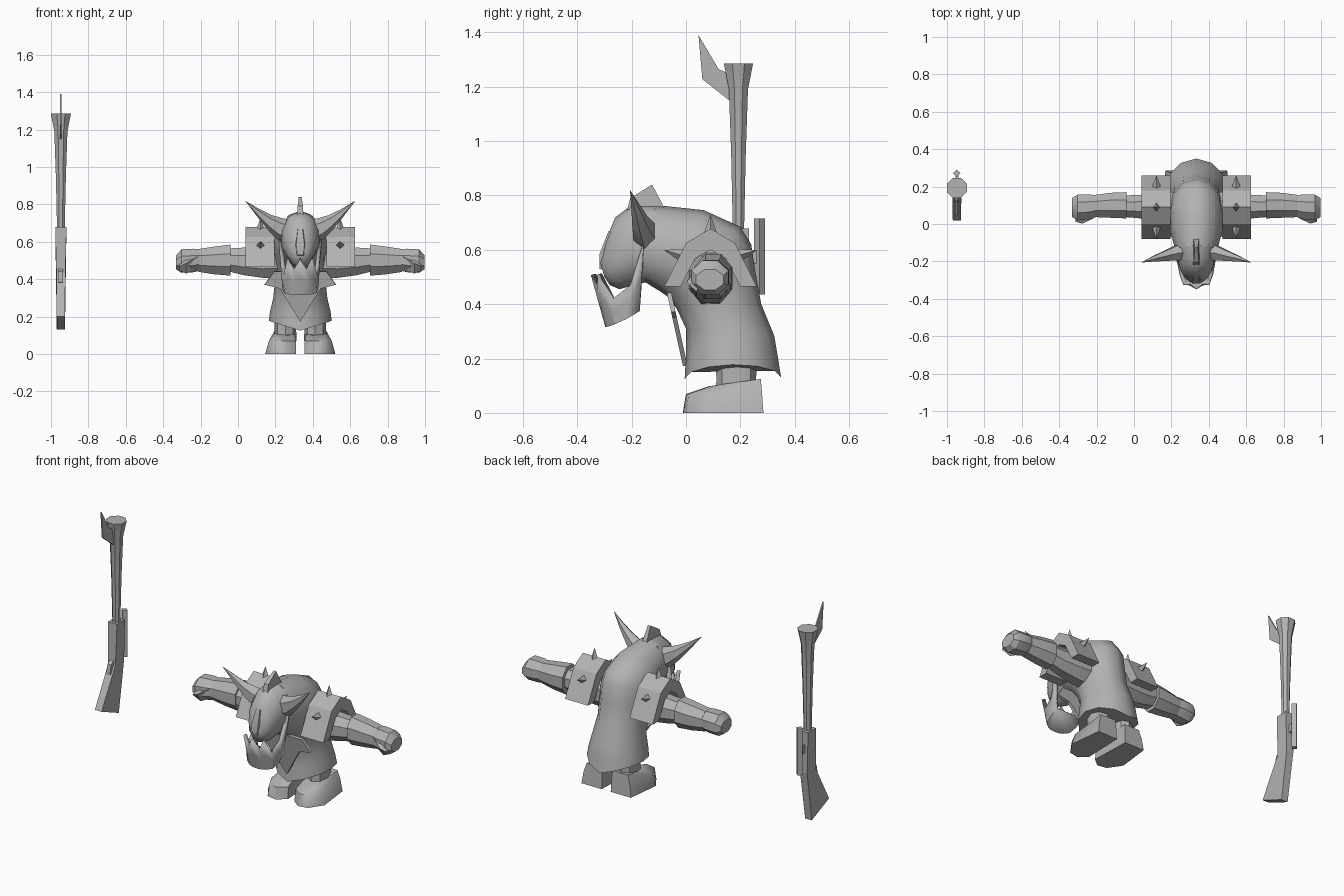
import bpy, bmesh, math
from mathutils import Vector

if "Cube" in bpy.data.objects:
    bpy.data.objects.remove(bpy.data.objects["Cube"])

CX = 0.333            # x centre of the figure
GX, GY = -0.947, 0.193  # axis of the rifle

grey = bpy.data.materials.new("plain_grey")
grey.diffuse_color = (0.45, 0.45, 0.45, 1)
grey.use_nodes = True
grey.node_tree.nodes["Principled BSDF"].inputs["Base Color"].default_value = grey.diffuse_color


def finish(name, bm, ox=0.0, mirror=False, angle=40, thick=0):
    """Turn a bmesh into an object, optionally mirrored in x, moved by ox."""
    for v in bm.verts:
        v.co.x = (-v.co.x if mirror else v.co.x) + ox
    bmesh.ops.recalc_face_normals(bm, faces=bm.faces)
    me = bpy.data.meshes.new(name)
    bm.to_mesh(me)
    bm.free()
    ob = bpy.data.objects.new(name, me)
    bpy.context.collection.objects.link(ob)
    me.materials.append(grey)
    if thick:
        m = ob.modifiers.new("thickness", 'SOLIDIFY')
        m.thickness = thick
        m.offset = -1
    bpy.ops.object.select_all(action='DESELECT')
    ob.select_set(True)
    bpy.context.view_layer.objects.active = ob
    if angle:
        bpy.ops.object.shade_smooth_by_angle(angle=math.radians(angle))
    return ob


def loft(rings, caps=(True, True), closed=True):
    """Skin a list of equal-length rings of points."""
    bm = bmesh.new()
    vs = [[bm.verts.new(p) for p in r] for r in rings]
    n = len(rings[0])
    for a, b in zip(vs, vs[1:]):
        for i in range(n if closed else n - 1):
            j = (i + 1) % n
            bm.faces.new((a[i], a[j], b[j], b[i]))
    if caps[0]:
        bm.faces.new(vs[0])
    if caps[1]:
        bm.faces.new(vs[-1])
    return bm


def tube_ring(front, back, hw, n=12, side_lift=0.0):
    """Ellipse in a tilted plane from front (y,z) to back (y,z)."""
    f, b = Vector((0, *front)), Vector((0, *back))
    mid, arm = (f + b) / 2, (f - b) / 2
    return [mid + arm * math.cos(t) + Vector((hw * math.sin(t), 0, side_lift * abs(math.sin(t))))
            for t in (2 * math.pi * i / n for i in range(n))]


def arm_ring(x, y, z, ry, rz, n=8):
    """Ring across the x axis."""
    return [(x, y + ry * math.cos(t), z + rz * math.sin(t))
            for t in (2 * math.pi * (i + .5) / n for i in range(n))]


def slab(pts, x0, x1):
    """Extrude a (y,z) outline between two x values."""
    return loft([[(x0, y, z) for y, z in pts], [(x1, y, z) for y, z in pts]])


# hunched tunic running up over the hump into the neck
finish("tunic_body", loft([tube_ring(f, b, w, 12, s) for f, b, w, s in [
    ((-.005, .125), (.35, .13), .168, .05),
    ((.0, .21), (.338, .205), .162, .02),
    ((.0, .31), (.325, .283), .145, 0),
    ((-.035, .385), (.277, .40), .135, 0),
    ((-.07, .43), (.255, .52), .14, 0),
    ((-.10, .45), (.24, .62), .145, 0),
    ((-.125, .465), (.20, .685), .145, 0),
    ((-.14, .475), (.065, .746), .14, 0),
    ((-.16, .485), (-.115, .765), .112, 0)]]), CX, angle=50)

# head tapering to the snout
finish("head", loft([tube_ring(f, b, w, 10) for f, b, w in [
    ((-.15, .48), (-.10, .766), .113),
    ((-.21, .465), (-.20, .765), .10),
    ((-.245, .455), (-.26, .72), .085),
    ((-.28, .47), (-.295, .635), .062),
    ((-.30, .50), (-.316, .555), .035)]]), CX, angle=50)

# nose
finish("nose", loft([
    [(-.02, -.27, .66), (.02, -.27, .66), (.012, -.285, .67), (-.012, -.285, .67)],
    [(-.035, -.275, .57), (.035, -.275, .57), (.022, -.318, .585), (-.022, -.318, .585)],
    [(-.028, -.275, .52), (.028, -.275, .52), (.016, -.318, .53), (-.016, -.318, .53)]]), CX)

# crest on the forehead: a wedge fin
fin = [(-.24, .66), (-.205, .79), (-.125, .84), (-.08, .755), (-.10, .70)]
half = [.022, .014, .008, .015, .02]
finish("crest", loft([[(s * w, y, z) for (y, z), w in zip(fin, half)] for s in (-1, 1)]), CX, angle=0)

# jaw guard: U-shaped shell with toothed rim; columns of x, y, top z, bottom x, y, z
cols = [(.118, -.155, .635, .09, -.17, .375), (.10, -.205, .47, .095, -.22, .345),
        (.09, -.27, .42, .085, -.265, .325), (.07, -.325, .51, .055, -.285, .318),
        (.036, -.328, .45, .03, -.294, .316), (0, -.35, .507, 0, -.297, .316)]
full = [(-a, b, c, -d, e, f) for a, b, c, d, e, f in cols] + cols[-2::-1]
jaw = loft([[(c[0], c[1], c[2]) for c in full],
            [((c[0] + c[3]) / 2 * 1.03, (c[1] + c[4]) / 2, (c[2] + c[5]) / 2) for c in full],
            [(c[3], c[4], c[5]) for c in full]], caps=(False, True), closed=False)
finish("jaw_guard", jaw, CX, thick=.02, angle=30)

# neckerchief: pointed plate hanging on the chest
ker = [(-.19, .37), (-.14, .44), (.14, .44), (.19, .37), (.11, .35), (0, .172), (-.11, .35)]
finish("neckerchief", loft([[(x, -.07 + (.44 - z) * .22 + d, z + d * .2) for x, z in ker]
                            for d in (0, .016)]), CX, angle=0)

arch_out = [(-.08, .465), (0, .625), (.09, .678), (.18, .625), (.26, .465)]
arch_in = [(.20, .465), (.145, .57), (.09, .60), (.035, .57), (-.02, .465)]

for side, mir in (("right", False), ("left", True)):
    def add(name, bm, angle=40):
        finish(side + "_" + name, bm, CX, mir, angle)

    # ear, a curved horn-like sweep
    ear = [(.06, -.15, .655, .05, .062), (.11, -.155, .67, .045, .055), (.165, -.17, .705, .032, .038),
           (.225, -.185, .755, .018, .02), (.292, -.205, .817, .001, .001)]
    add("ear", loft([[(x - .3 * (q[2] - z), q[1], q[2]) for q in arm_ring(x, y, z, ry, rz, 6)]
                     for x, y, z, ry, rz in ear]))

    # shoulder guard arch with three spikes
    add("shoulder_guard", slab(arch_out + arch_in, .139, .292), 0)
    for i, (y, z, dy, dz) in enumerate([(-.022, .582, -.96, .28), (.09, .668, 0, 1), (.202, .582, .96, .28)]):
        base, d = Vector((.213, y, z)), Vector((0, dy, dz))
        u, w = Vector((1, 0, 0)), Vector((0, -dz, dy))
        r = [base + (u * math.cos(k * math.pi / 2) + w * math.sin(k * math.pi / 2)) * .026 - d * .012
             for k in range(4)]
        add("spike_%d" % i, loft([r, [base + d * .06 + (p - base) * .02 for p in r]]), 0)

    # upper arm, forearm cuff
    add("upper_arm", loft([arm_ring(.08, .09, .50, .09, .11), arm_ring(.2, .09, .49, .085, .09),
                           arm_ring(.30, .093, .495, .068, .08), arm_ring(.385, .095, .503, .062, .066)]))
    add("forearm", loft([arm_ring(.372, .10, .502, .076, .09), arm_ring(.46, .10, .50, .072, .08),
                         arm_ring(.545, .096, .50, .064, .066)]))

    # fist with thumb
    add("fist", loft([arm_ring(.53, .095, .503, .06, .06), arm_ring(.57, .092, .50, .072, .068),
                      arm_ring(.635, .088, .497, .074, .068), arm_ring(.664, .088, .49, .055, .04)]), 30)
    add("thumb", loft([[(.55, .03, .52), (.55, .06, .455), (.55, .06, .53)],
                       [(.61, .002, .485), (.61, .04, .43), (.61, .05, .53)],
                       [(.645, .012, .47), (.645, .04, .445), (.645, .05, .50)]]), 30)

    # leg and foot
    add("leg", loft([[(.08 + rx * math.cos(t), .185 + ry * math.sin(t), z)
                      for t in (k * math.pi / 4 for k in range(8))]
                     for z, rx, ry in ((.07, .06, .075), (.13, .058, .073), (.25, .06, .08))]))
    sole = [(.022, .03), (.075, -.012), (.135, 0), (.188, .08), (.165, .285), (.03, .285)]
    mid = [(.024, .04), (.075, .0), (.13, .01), (.168, .085), (.155, .28), (.032, .28)]
    top = [(.03, .10), (.07, .085), (.11, .09), (.14, .13), (.138, .275), (.034, .275)]
    tz = [.10, .098, .098, .105, .125, .125]
    add("foot", loft([[(x, y, 0) for x, y in sole], [(x, y, .07) for x, y in mid],
                      [(x, y, z) for (x, y), z in zip(top, tz)]]), 50)

# rifle barrel with flared muzzle
finish("rifle_barrel", loft([[(GX + r * math.cos(t), GY + r * math.sin(t), z)
                              for t in ((k + .5) * math.pi / 4 for k in range(8))]
                             for z, r in ((.62, .022), (.70, .023), (.95, .029), (1.19, .038), (1.285, .058))]))

# rifle stock bending forward to the butt
stock = [(.156, .678), (.232, .678), (.232, .43), (.185, .13), (.02, .20), (.15, .43)]
wid = [.03, .03, .024, .022, .022, .024]
finish("rifle_stock", loft([[(GX + s * w, y, z) for (y, z), w in zip(stock, wid)] for s in (-1, 1)]), angle=0)

# trigger
finish("trigger", slab([(.16, .46), (.125, .44), (.115, .385), (.125, .38), (.155, .42)], GX - .012, GX + .012), angle=0)

# sight bar behind the stock and its mount
finish("sight_bar", loft([[(GX + .02 * math.cos(t), .271 + .02 * math.sin(t), z)
                           for t in (k * math.pi / 2 for k in range(4))] for z in (.435, .715)]), angle=0)
finish("sight_mount", slab([(.225, .55), (.265, .55), (.265, .60), (.225, .60)], GX - .008, GX + .008), angle=0)

# bayonet blade
finish("bayonet", slab([(.046, 1.39), (.12, 1.265), (.165, 1.245), (.165, 1.145), (.06, 1.228)],
                       GX - .004, GX + .004), angle=0)
